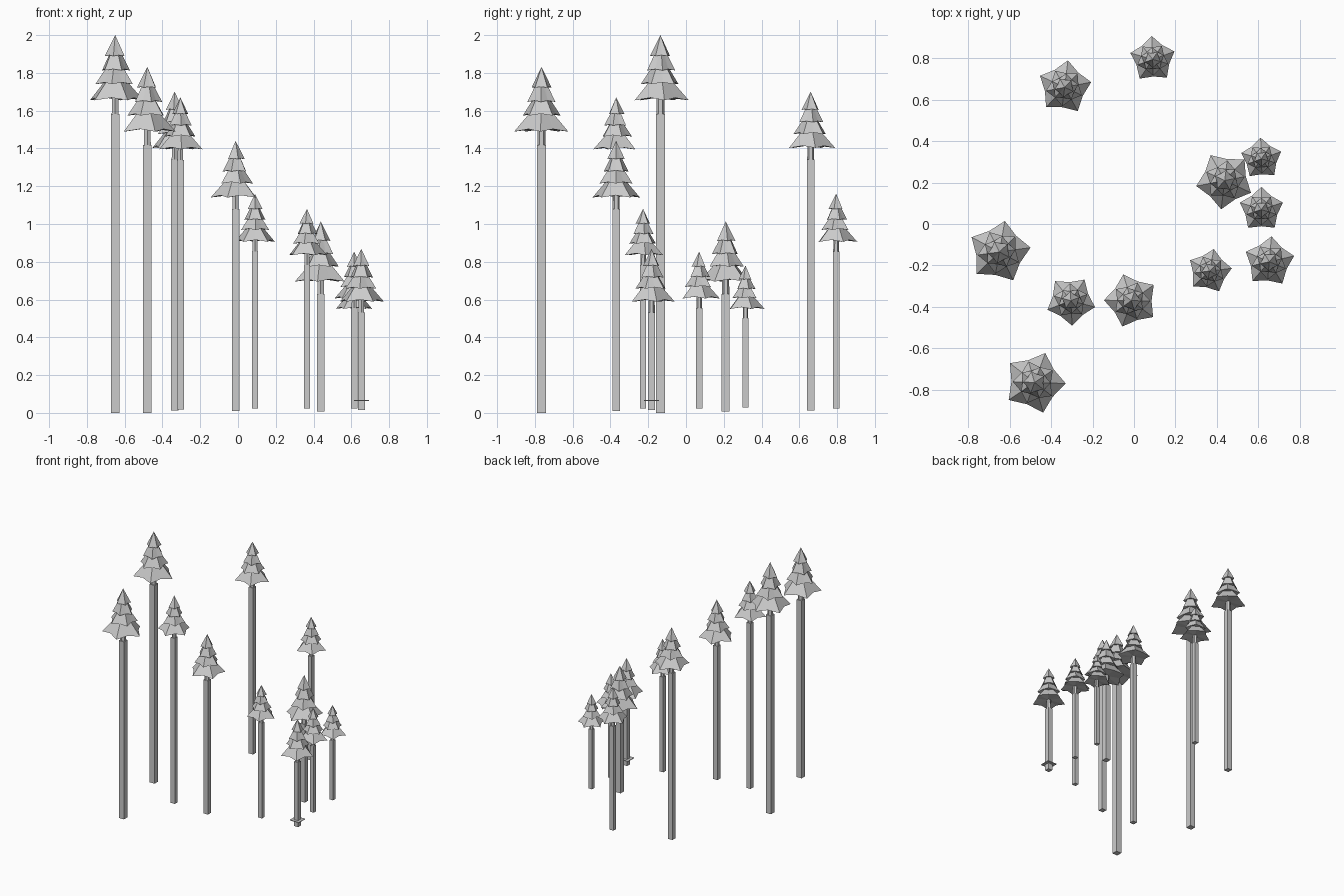
import bpy, bmesh, math
from mathutils import Matrix, Vector

if "Cube" in bpy.data.objects:
    bpy.data.objects.remove(bpy.data.objects["Cube"])

grey = bpy.data.materials.new("plain grey")
grey.diffuse_color = (0.6, 0.6, 0.6, 1)
grey.use_nodes = True
grey.node_tree.nodes["Principled BSDF"].inputs["Base Color"].default_value = grey.diffuse_color


def finish(name, bm):
    bmesh.ops.recalc_face_normals(bm, faces=bm.faces)
    me = bpy.data.meshes.new(name)
    bm.to_mesh(me)
    bm.free()
    me.materials.append(grey)
    ob = bpy.data.objects.new(name, me)
    bpy.context.collection.objects.link(ob)
    return ob


def box(name, x, y, z0, z1, w):
    bm = bmesh.new()
    m = Matrix.Translation((x, y, (z0 + z1) / 2)) @ Matrix.Diagonal((w, w, z1 - z0, 1))
    bmesh.ops.create_cube(bm, size=1, matrix=m)
    return finish(name, bm)


# Foliage tiers in units of tree radius: base height, top height, rim radius, top radius
TIERS = [(0.0, 0.86, 1.0, 0.24), (0.56, 1.34, 0.70, 0.18),
         (1.04, 1.82, 0.52, 0.12), (1.54, 2.27, 0.37, 0.0)]


def add_tier(bm, c, r, phase, z0, z1, rim_r, top_r):
    """Five-pointed star skirt with lifted notches and a closed underside."""
    def vert(rad, ang, z):
        return bm.verts.new(c + Vector((rad * math.cos(ang), rad * math.sin(ang), z)) * r)
    rim, top = [], []
    for i in range(10):
        a = phase + i * math.pi / 5
        notch = i % 2
        rim.append(vert(rim_r * (0.74 if notch else 1), a, z0 + (0.09 * rim_r if notch else 0)))
        if top_r:
            top.append(vert(top_r * (0.8 if notch else 1), a, z1))
    under = vert(0, 0, z0 + 0.12 * rim_r)
    apex = vert(0, 0, z1)
    for i in range(10):
        j = (i + 1) % 10
        bm.faces.new((rim[j], rim[i], under))
        if top_r:
            # split so the crease runs along the ridges
            if i % 2:
                bm.faces.new((rim[i], rim[j], top[j]))
                bm.faces.new((rim[i], top[j], top[i]))
            else:
                bm.faces.new((rim[i], rim[j], top[i]))
                bm.faces.new((rim[j], top[j], top[i]))
            bm.faces.new((top[i], top[j], apex))
        else:
            bm.faces.new((rim[i], rim[j], apex))


def tree(n, x, y, top, r, phase):
    base = top - 2.27 * r
    joint = top - 2.74 * r
    # long square trunk
    box(f"tree_{n}_trunk", x, y, max(0, (0.152 - r) * 0.55), joint, 0.3 * r)
    # short narrow upper trunk
    bm = bmesh.new()
    bmesh.ops.create_cone(bm, cap_ends=True, segments=6, radius1=0.14 * r, radius2=0.13 * r,
                          depth=0.62 * r,
                          matrix=Matrix.Translation((x, y, joint + 0.31 * r)))
    finish(f"tree_{n}_upper_trunk", bm)
    # foliage
    bm = bmesh.new()
    for k, t in enumerate(TIERS):
        add_tier(bm, Vector((x, y, base)), r, math.radians(phase + 36 * (k % 2)), *t)
    finish(f"tree_{n}_foliage", bm)


# x, y, top height, foliage radius, star rotation
TREES = [(-0.65, -0.135, 2.00, 0.152, 8), (-0.48, -0.765, 1.832, 0.151, -2),
         (-0.335, 0.66, 1.70, 0.131, 11), (-0.305, -0.37, 1.67, 0.121, -15),
         (-0.013, -0.37, 1.44, 0.132, 35), (0.09, 0.795, 1.16, 0.112, 20),
         (0.365, -0.227, 1.08, 0.108, 7), (0.438, 0.21, 1.013, 0.14, 47),
         (0.615, 0.07, 0.853, 0.109, 18), (0.615, 0.315, 0.78, 0.101, 20),
         (0.653, -0.182, 0.868, 0.123, 13)]
for n, t in enumerate(TREES, 1):
    tree(n, *t)

# thin square plate near the foot of the last tree
box("foot_plate", 0.653, -0.182, 0.063, 0.068, 0.08)
